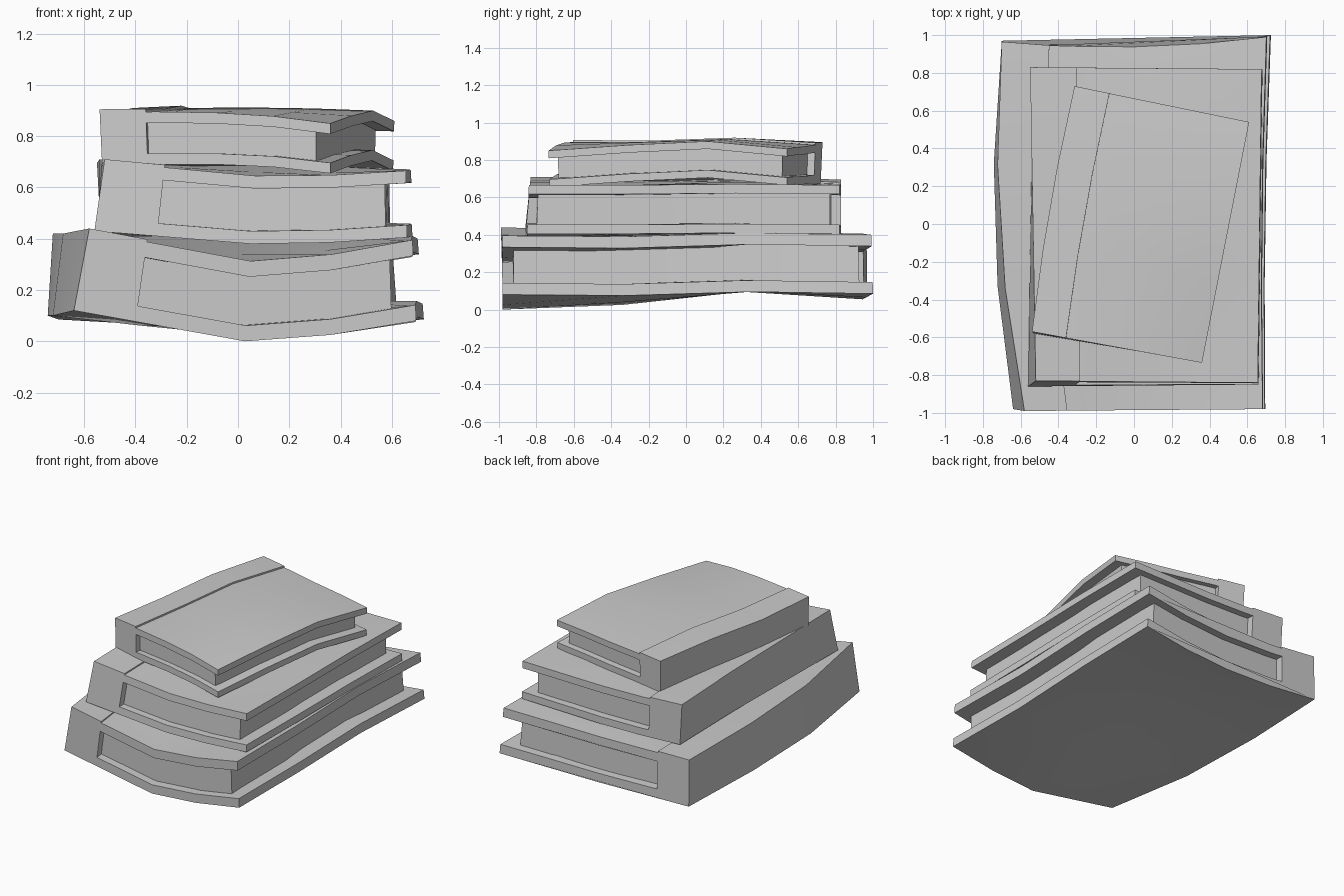
import bpy, bmesh
from mathutils import Vector

if "Cube" in bpy.data.objects:
    bpy.data.objects.remove(bpy.data.objects["Cube"])

U = [0, .25, .5, .75, 1]          # knots across the book
V = [0, 1/3, 2/3, 1]              # knots front to back


def lerp_row(row, t):
    s = t * (len(row) - 1)
    i = min(int(s), len(row) - 2)
    return row[i] + (row[i + 1] - row[i]) * (s - i)


def warp(b, u, v, w):
    """Map unit book coordinates to the sagging book's shape."""
    def plan(c):
        lf, rf, rb, lb = [Vector(p) for p in c]
        return lf.lerp(rf, u).lerp(lb.lerp(rb, u), v)
    p = plan(b["bottom"]).lerp(plan(b["top"]), w)
    left, right, back = b["bow"]
    x = p.x - 4 * v * (1 - v) * (left * (1 - u) + right * u)
    y = p.y - 4 * u * (1 - u) * back * v
    z = lerp_row([lerp_row(r, u) for r in b["sag"]], v)
    hl, hr = b["height"]
    return Vector((x, y, z + w * (hl + (hr - hl) * u)))


def across(a, c, w):
    """Profile points from u=a to u=c at level w, split at the knots."""
    pts = [min(a, c)] + [k for k in U if min(a, c) < k < max(a, c)] + [max(a, c)]
    return [(u, w) for u in (pts if a < c else pts[::-1])]


def sweep(name, b, profile, v0, v1):
    """Extrude a (u, w) profile front to back through the warp."""
    bm = bmesh.new()
    vs = [v0] + [v for v in V if v0 < v < v1] + [v1]
    rings = [[bm.verts.new(warp(b, u, v, w)) for u, w in profile] for v in vs]
    n = len(profile)
    for r, s in zip(rings, rings[1:]):
        for i in range(n):
            j = (i + 1) % n
            bm.faces.new((r[i], r[j], s[j], s[i]))
    bm.faces.new(rings[0][::-1])
    bm.faces.new(rings[-1])
    bmesh.ops.recalc_face_normals(bm, faces=bm.faces)
    me = bpy.data.meshes.new(name)
    bm.to_mesh(me)
    bm.free()
    ob = bpy.data.objects.new(name, me)
    bpy.context.collection.objects.link(ob)
    ob.select_set(True)
    bpy.context.view_layer.objects.active = ob


def book(name, b):
    s, t, step, m = b["spine"], b["cover"], b["step"], b["inset"]
    # C-shaped cover with a raised spine
    case = (across(0, 1, 0) + across(1, s, t) + across(s, 1, 1 - step - t)
            + across(1, s, 1 - step) + [(s, 1), (0, 1)])
    sweep(name + "_cover", b, case, 0, 1)
    # recessed page block
    pages = across(s - .02, .93, t - .02) + across(.93, s - .02, 1 - step - t + .02)
    sweep(name + "_pages", b, pages, m, 1 - m)


books = {
    "bottom_book": dict(
        bottom=[(-.64, -.98), (.695, -.98), (.725, 1), (-.70, .97)],
        top=[(-.58, -.99), (.68, -.98), (.70, .99), (-.70, .965)],
        bow=(.07, .015, .04), height=(.32, .325),
        sag=[[.12, .06, 0, .025, .08], [.10, .06, .025, .04, .075],
             [.10, .10, .095, .10, .095], [.085, .065, .055, .065, .085]],
        spine=.18, cover=.19, step=.03, inset=.03),
    "middle_book": dict(
        bottom=[(-.56, -.86), (.66, -.85), (.68, .82), (-.535, .83)],
        top=[(-.52, -.83), (.655, -.84), (.675, .82), (-.55, .83)],
        bow=(0, 0, 0), height=(.28, .27),
        sag=[[.43, .405, .38, .385, .405], [.43, .41, .395, .395, .405],
             [.43, .42, .42, .42, .41], [.415, .40, .395, .40, .405]],
        spine=.2, cover=.18, step=.035, inset=.03),
    "top_book": dict(
        bottom=[(-.53, -.58), (.36, -.73), (.605, .54), (-.31, .72)],
        top=[(-.54, -.57), (.36, -.735), (.61, .54), (-.315, .73)],
        bow=(.02, 0, 0), height=(.22, .205),
        sag=[[.685, .69, .69, .68, .655], [.675, .69, .695, .695, .685],
             [.69, .705, .71, .71, .705], [.675, .675, .67, .67, .665]],
        spine=.2, cover=.2, step=.05, inset=.03),
}
for name, data in books.items():
    book(name, data)
bpy.ops.object.shade_smooth_by_angle()
